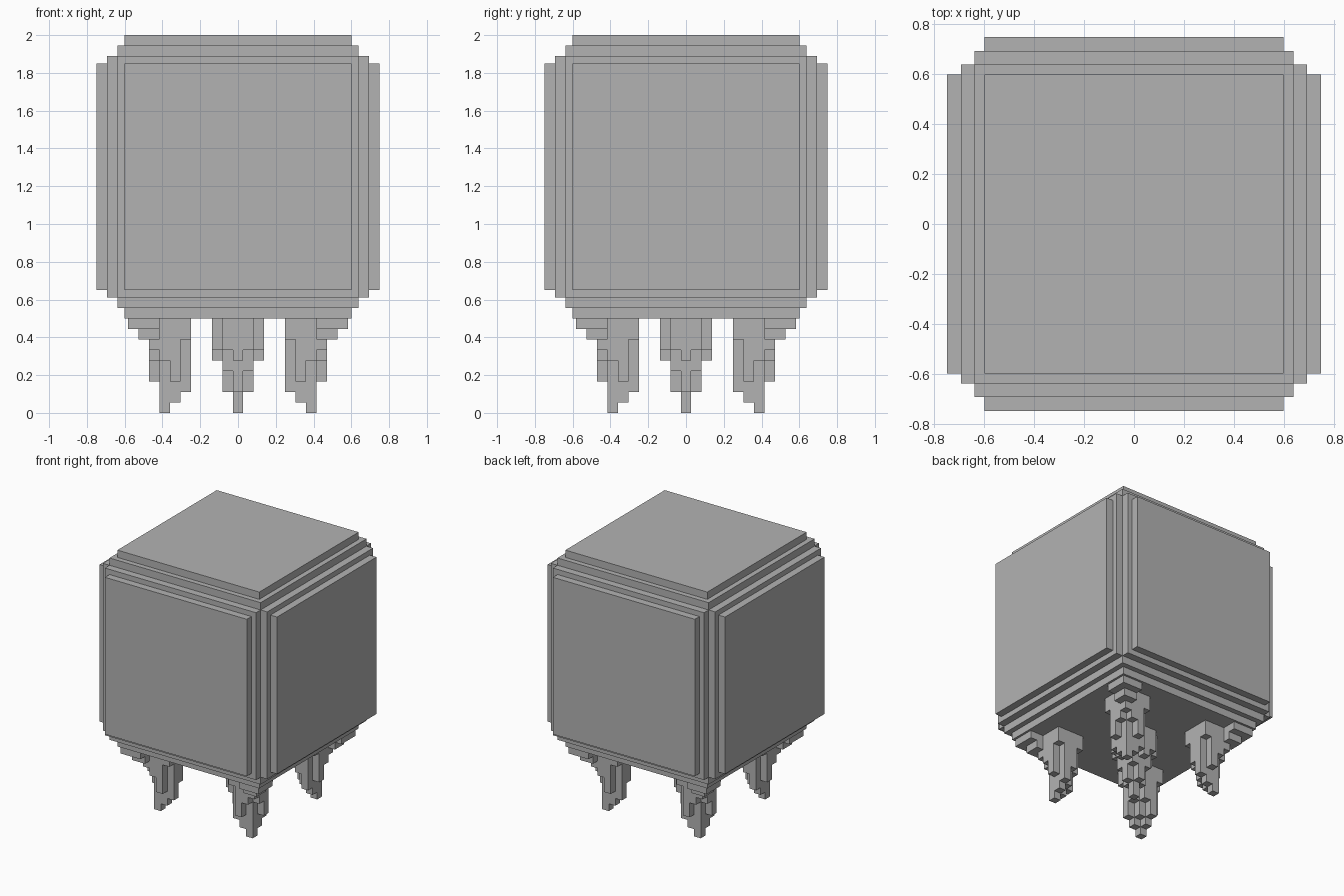
import bpy, bmesh, math
from mathutils import Vector, Matrix

if "Cube" in bpy.data.objects:
    bpy.data.objects.remove(bpy.data.objects["Cube"], do_unlink=True)

U = 2 / 36          # one step of the blocky grid
LEG_TOP = 9         # leg height in steps

grey = bpy.data.materials.new("plain_grey")
grey.use_nodes = True
grey.diffuse_color = (0.45, 0.45, 0.45, 1)
grey.node_tree.nodes["Principled BSDF"].inputs["Base Color"].default_value = grey.diffuse_color


def make_object(name, bm, turn=0):
    mesh = bpy.data.meshes.new(name)
    bm.to_mesh(mesh)
    bm.free()
    mesh.materials.append(grey)
    obj = bpy.data.objects.new(name, mesh)
    obj.rotation_euler.z = turn
    bpy.context.collection.objects.link(obj)
    return obj


def raise_faces(bm, faces, amount):
    """Push every face out along its own normal."""
    caps = bmesh.ops.extrude_discrete_faces(bm, faces=faces)["faces"]
    for face in caps:
        face.normal_update()
        bmesh.ops.translate(bm, verts=face.verts, vec=face.normal * amount)
    return caps


# Body: a cube with two stepped plates on each side
def build_body():
    bm = bmesh.new()
    bmesh.ops.create_cube(bm, size=23 * U)
    caps = raise_faces(bm, bm.faces[:], U)
    bmesh.ops.inset_individual(bm, faces=caps, thickness=U, depth=0)
    raise_faces(bm, caps, U)
    bmesh.ops.translate(bm, verts=bm.verts, vec=(0, 0, 22.5 * U))
    make_object("body", bm)


# Leg: stepped columns hanging from the body, only outer faces kept
def build_leg(name, bottoms, turn=0):
    bm = bmesh.new()

    def quad(points):
        bm.faces.new([bm.verts.new(Vector(p) * U) for p in points])

    for (x, y), low in bottoms.items():
        a, b, c, d = x - .5, x + .5, y - .5, y + .5
        quad([(a, c, low), (a, d, low), (b, d, low), (b, c, low)])
        for dx, dy in ((1, 0), (-1, 0), (0, 1), (0, -1)):
            high = bottoms.get((x + dx, y + dy), LEG_TOP)
            if high > low:
                ex, ey = x + dx / 2, y + dy / 2
                p = (ex + dy / 2, ey - dx / 2)
                q = (ex - dy / 2, ey + dx / 2)
                quad([(*p, low), (*q, low), (*q, high), (*p, high)])
    bmesh.ops.remove_doubles(bm, verts=bm.verts, dist=U / 100)
    make_object(name, bm, turn)


build_body()

# Corner legs: bracket cubes shrink towards the leg, then the shaft steps to a tip
corner = {(x, y): 8 for x in range(8, 11) for y in range(8, 11)}
corner.update({(x, y): 7 for x in (8, 9) for y in (8, 9)})
shaft = {(8, 8): 6, (8, 7): 5, (8, 6): 3, (8, 5): 7, (7, 7): 0,
         (7, 6): 1, (7, 5): 2, (6, 6): 2, (6, 5): 4, (5, 5): 7}
for (x, y), low in shaft.items():
    corner[x, y] = corner[y, x] = low
for i, name in enumerate(("back_left", "back_right", "front_right", "front_left")):
    build_leg(name + "_leg", corner, i * math.pi / 2)

# Centre leg: symmetrical steps around one point
steps = {(0, 0): 0, (0, 1): 2, (1, 1): 4, (0, 2): 5, (1, 2): 6}
centre = {}
for x in range(-2, 3):
    for y in range(-2, 3):
        key = tuple(sorted((abs(x), abs(y))))
        if key in steps:
            centre[x, y] = steps[key]
build_leg("centre_leg", centre)
